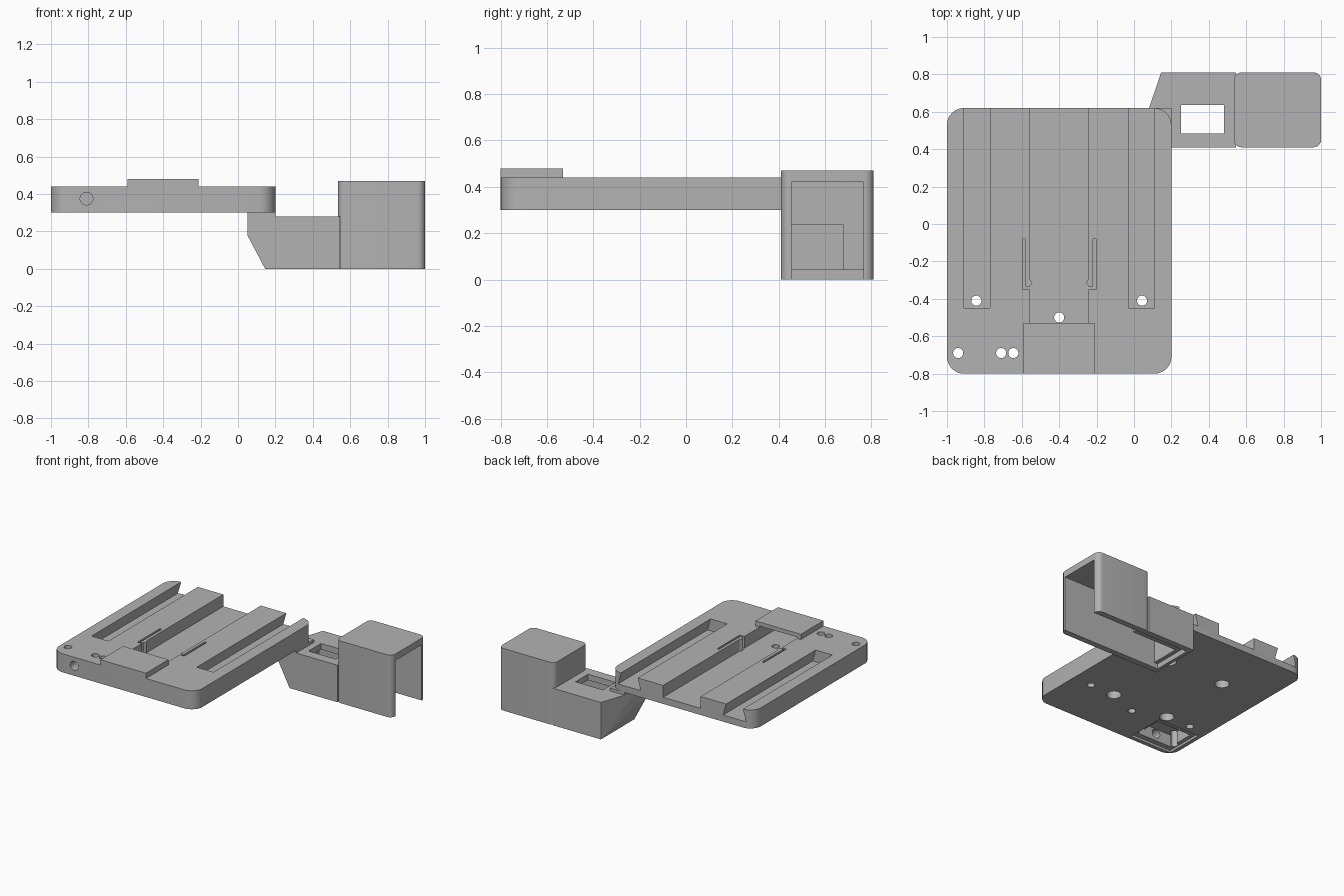
import bpy, bmesh, math
from mathutils import Vector

if "Cube" in bpy.data.objects:
    bpy.data.objects.remove(bpy.data.objects["Cube"], do_unlink=True)

grey = bpy.data.materials.new("plain_grey")
grey.use_nodes = True
COLOUR = (0.45, 0.45, 0.45, 1)
grey.diffuse_color = COLOUR
grey.node_tree.nodes["Principled BSDF"].inputs["Base Color"].default_value = COLOUR


def finish(name, bm):
    bmesh.ops.recalc_face_normals(bm, faces=bm.faces)
    mesh = bpy.data.meshes.new(name)
    bm.to_mesh(mesh)
    bm.free()
    mesh.materials.append(grey)
    obj = bpy.data.objects.new(name, mesh)
    bpy.context.collection.objects.link(obj)
    return obj


def box(name, x, y, z, radius=0):
    """Box from ranges, with optional rounded upright edges."""
    bm = bmesh.new()
    bmesh.ops.create_cube(bm, size=1)
    for v in bm.verts:
        v.co = [r[0] + (c + 0.5) * (r[1] - r[0]) for c, r in zip(v.co, (x, y, z))]
    if radius:
        upright = [e for e in bm.edges if abs(e.verts[0].co.z - e.verts[1].co.z) > 0.01]
        bmesh.ops.bevel(bm, geom=upright, offset=radius, segments=8, profile=0.5, affect='EDGES')
    return finish(name, bm)


def hull(name, points):
    bm = bmesh.new()
    for p in points:
        bm.verts.new(p)
    bmesh.ops.convex_hull(bm, input=bm.verts)
    return finish(name, bm)


def cylinder(name, centre, radius, depth, along_y=False):
    bm = bmesh.new()
    bmesh.ops.create_cone(bm, cap_ends=True, segments=32, radius1=radius, radius2=radius, depth=depth)
    obj = finish(name, bm)
    if along_y:
        obj.rotation_euler.x = math.pi / 2
    obj.location = centre
    return obj


def combine(target, tools, operation):
    """Apply each tool to the target, then discard the tool."""
    for tool in tools:
        mod = target.modifiers.new("cut", 'BOOLEAN')
        mod.operation, mod.object, mod.solver = operation, tool, 'EXACT'
        bpy.context.view_layer.update()
        graph = bpy.context.evaluated_depsgraph_get()
        mesh = bpy.data.meshes.new_from_object(target.evaluated_get(graph))
        target.modifiers.clear()
        target.data = mesh
        bpy.data.objects.remove(tool, do_unlink=True)


MID, FLOOR, TOP, BACK = -0.4, 0.35, 0.44, 0.62

# Plate with raised front block
plate = box("base_plate", (-1, 0.2), (-0.8, BACK), (0.3, TOP), 0.09)
combine(plate, [box("front_block", (-0.59, -0.21), (-0.8, -0.53), (0.4, 0.48))], 'UNION')

# Centre channel, running under the block
cuts = [box("channel", (-0.557, -0.243), (-0.53, 0.7), (FLOOR, 0.6)),
        box("block_cavity", (-0.557, -0.243), (-0.72, -0.5), (FLOOR, 0.45))]

for side in (-1, 1):
    # Undercut side groove
    groove = []
    for y in (-0.45, 0.7):
        for inner, outer, z in ((0.345, 0.535, FLOOR), (0.37, 0.51, TOP), (0.37, 0.51, 0.5)):
            groove += [(MID + side * inner, y, z), (MID + side * outer, y, z)]
    lower = [p for p in groove if p[2] < 0.48]
    upper = [p for p in groove if p[2] > 0.43]
    cuts += [hull("groove", lower), hull("groove_mouth", upper)]

    # Slots that free the spring arm
    def span(a, b):
        return sorted((MID + side * a, MID + side * b))
    cuts += [box("arm_slot", span(0.18, 0.196), (-0.35, -0.08), (FLOOR, 0.5)),
             box("arm_end", span(0.15, 0.196), (-0.35, -0.335), (FLOOR, 0.5))]

    # Screw holes and blind magnet holes
    cuts.append(cylinder("screw_hole", (MID + side * 0.443, -0.41, 0.35), 0.027, 0.4))
    for y in (-0.41, 0.18):
        cuts.append(cylinder("blind_hole", (MID + side * 0.237, y, 0.3), 0.05, 0.16))

# Corner pocket below, with lid step, sensor holes and cable hole
cuts += [box("lid_step", (-0.97, -0.62), (-0.77, -0.47), (0.2, 0.318)),
         box("pocket", (-0.94, -0.65), (-0.73, -0.52), (0.2, 0.41)),
         cylinder("cable_hole", (-0.81, -0.75, 0.375), 0.034, 0.2, True),
         cylinder("centre_hole", (MID, -0.5, 0.31), 0.027, 0.12)]
for x in (-0.94, -0.71, -0.645):
    cuts.append(cylinder("sensor_hole", (x, -0.69, 0.4), 0.027, 0.4))
combine(plate, cuts, 'DIFFERENCE')

# Catches at the tips of the spring arms
for side, label in ((-1, "right"), (1, "left")):
    catch = [(MID + side * r, y, z) for z in (FLOOR, TOP)
             for r, y in ((0.16, -0.335), (0.143, -0.315), (0.16, -0.29))]
    hull(label + "_catch", catch)

# Rear arm with a faceted end, plus the pad that meets the plate
arm = hull("rear_arm", [(0.145, 0.41, 0), (0.145, 0.81, 0), (0.545, 0.41, 0), (0.545, 0.81, 0),
                        (0.05, 0.41, 0.18), (0.05, 0.53, 0.18), (0.05, 0.41, 0.28),
                        (0.05, 0.53, 0.28), (0.145, 0.81, 0.28),
                        (0.545, 0.41, 0.28), (0.545, 0.81, 0.28)])
pad = hull("pad", [(x, y, z) for z in (0.27, 0.302)
                   for x, y in ((0.05, 0.41), (0.05, 0.53), (0.08, 0.62), (0.2, 0.62), (0.2, 0.41))])
housing = box("housing", (0.535, 1), (0.41, 0.81), (0, 0.47), 0.04)
combine(arm, [pad, housing], 'UNION')

# Hollow housing open to the side and below, linked to the arm cavity and window
combine(arm, [box("housing_cavity", (0.58, 1.1), (0.455, 0.765), (-0.1, 0.42)),
              box("arm_cavity", (0.2, 0.7), (0.455, 0.68), (-0.1, 0.235)),
              box("lid_recess", (0.17, 0.7), (0.455, 0.765), (-0.1, 0.04)),
              box("window", (0.25, 0.48), (0.485, 0.635), (0.1, 0.4))], 'DIFFERENCE')
arm.name = "rear_arm_and_housing"

# Smooth the rounded corners and holes, keep other edges sharp
for obj in (plate, arm):
    bpy.ops.object.select_all(action='DESELECT')
    obj.select_set(True)
    bpy.context.view_layer.objects.active = obj
    bpy.ops.object.shade_smooth_by_angle(angle=math.radians(25))
